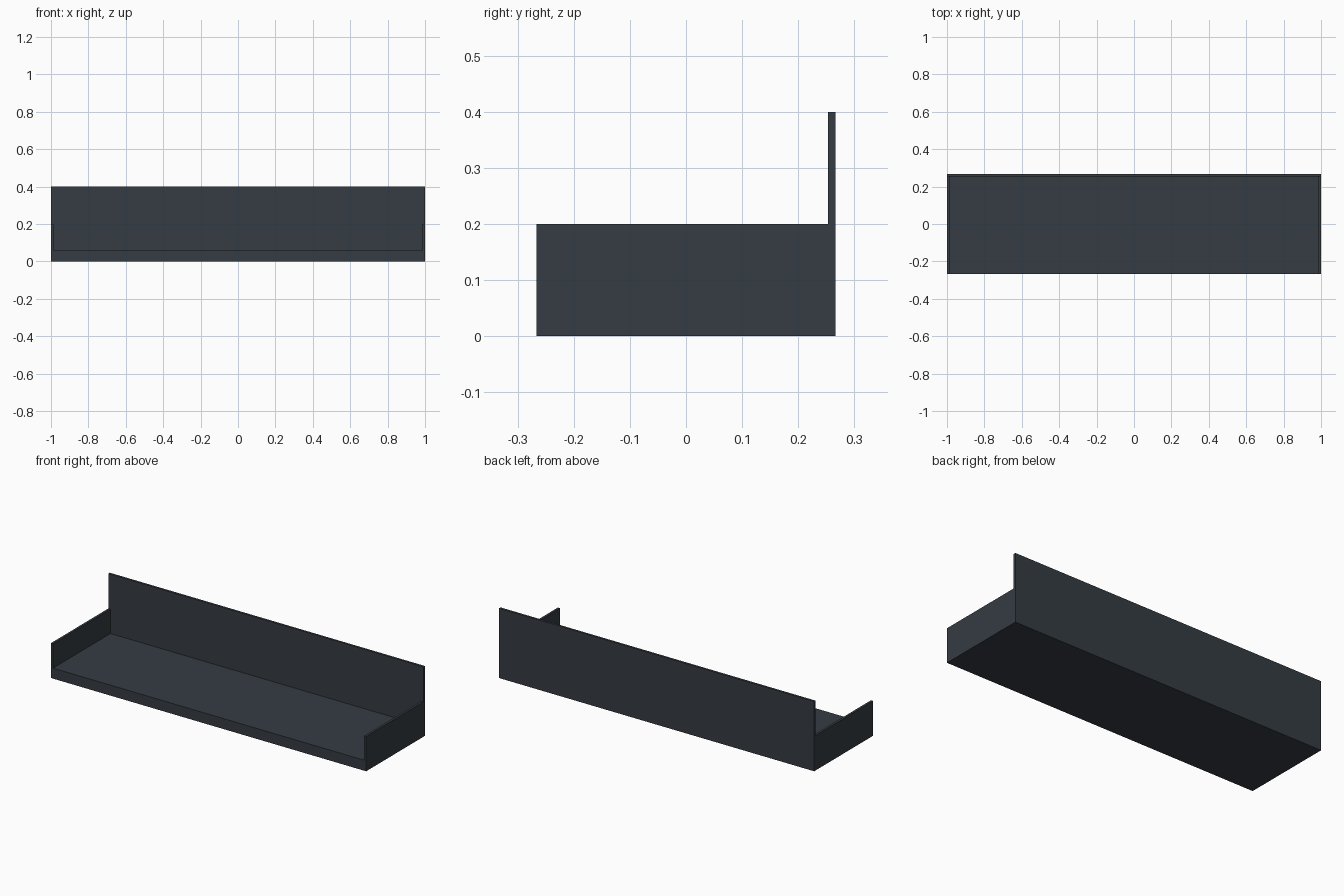
import bpy

if "Cube" in bpy.data.objects:
    bpy.data.objects.remove(bpy.data.objects["Cube"])

W, D, T = 2.0, 0.5333, 0.0133   # overall width, depth, panel thickness
FLOOR_H, SIDE_H, BACK_H = 0.06, 0.2, 0.4

mat = bpy.data.materials.new("dark_slate")
mat.diffuse_color = (0.035, 0.045, 0.055, 1)
mat.use_nodes = True
mat.node_tree.nodes["Principled BSDF"].inputs["Base Color"].default_value = mat.diffuse_color


def box(name, x0, x1, y0, y1, z0, z1):
    bpy.ops.mesh.primitive_cube_add(
        size=1, location=((x0 + x1) / 2, (y0 + y1) / 2, (z0 + z1) / 2))
    ob = bpy.context.object
    ob.name = name
    ob.scale = (x1 - x0, y1 - y0, z1 - z0)
    bpy.ops.object.transform_apply(location=False, rotation=False, scale=True)
    ob.data.materials.append(mat)
    return ob


# Shelf board between the side panels
box("shelf_board", -W/2 + T, W/2 - T, -D/2, D/2 - T, 0, FLOOR_H)

# Tall back panel, full width
box("back_panel", -W/2, W/2, D/2 - T, D/2, 0, BACK_H)

# Low side panels
for side, name in ((-1, "left_side_panel"), (1, "right_side_panel")):
    xs = sorted((side * W/2, side * (W/2 - T)))
    box(name, xs[0], xs[1], -D/2, D/2 - T, 0, SIDE_H)
